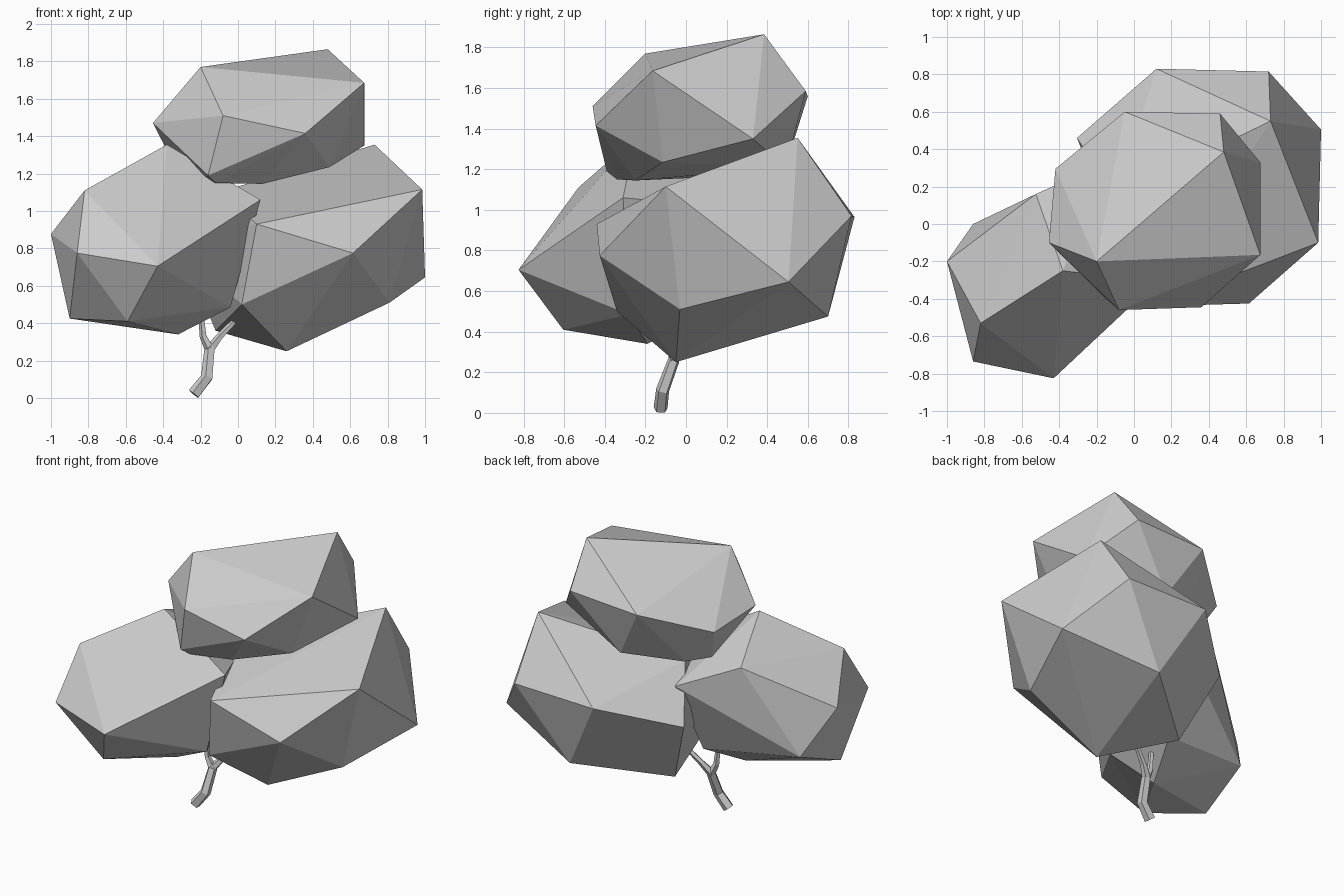
import bpy
import bmesh
import math
from mathutils import Vector

default_cube = bpy.data.objects.get("Cube")
if default_cube:
    bpy.data.objects.remove(default_cube, do_unlink=True)


def make_material(name, colour):
    material = bpy.data.materials.new(name)
    material.use_nodes = True
    material.diffuse_color = colour
    material.node_tree.nodes["Principled BSDF"].inputs["Base Color"].default_value = colour
    return material


plain_grey = make_material("plain_grey", (0.6, 0.6, 0.6, 1))


def add_object(name, bm, material):
    bmesh.ops.recalc_face_normals(bm, faces=bm.faces[:])
    mesh = bpy.data.meshes.new(name)
    bm.to_mesh(mesh)
    bm.free()
    mesh.materials.append(material)
    obj = bpy.data.objects.new(name, mesh)
    bpy.context.scene.collection.objects.link(obj)
    return obj


def foliage(name, corners):
    """Faceted leaf clump: the convex hull around its corner points."""
    bm = bmesh.new()
    for corner in corners:
        bm.verts.new(corner)
    hull = bmesh.ops.convex_hull(bm, input=bm.verts[:])
    loose = {v for v in hull["geom_interior"] + hull["geom_unused"]
             if isinstance(v, bmesh.types.BMVert)}
    bmesh.ops.delete(bm, geom=list(loose), context='VERTS')
    return add_object(name, bm, plain_grey)


def limb(name, path, radii, sides=5):
    """Low-poly tapered tube along a path of points."""
    bm = bmesh.new()
    points = [Vector(p) for p in path]
    rings = []
    for i, point in enumerate(points):
        before = points[max(i - 1, 0)]
        after = points[min(i + 1, len(points) - 1)]
        along = (after - before).normalized()
        across = along.cross(Vector((0, 1, 0))).normalized()
        other = along.cross(across)
        ring = []
        for k in range(sides):
            angle = math.tau * k / sides
            offset = across * math.cos(angle) + other * math.sin(angle)
            ring.append(bm.verts.new(point + offset * radii[i]))
        rings.append(ring)
    for low, high in zip(rings, rings[1:]):
        for k in range(sides):
            n = (k + 1) % sides
            bm.faces.new((low[k], low[n], high[n], high[k]))
    bm.faces.new(rings[0])
    bm.faces.new(rings[-1])
    return add_object(name, bm, plain_grey)


# Upper leaf clump
foliage("top_foliage", [
    (-.2, -.2, 1.77), (.48, .385, 1.865), (.675, -.165, 1.685),
    (-.455, -.1, 1.47), (-.08, -.46, 1.51), (.36, -.445, 1.415),
    (.675, .33, 1.35), (.49, -.115, 1.235), (-.16, -.39, 1.19),
    (-.12, -.34, 1.15), (.13, -.25, 1.145), (.46, .59, 1.585),
    (-.05, .6, 1.56), (-.42, .295, 1.425), (.15, .49, 1.21),
    (-.2, .3, 1.17), (-.3, .15, 1.17),
])

# Front clump on the model's right
foliage("right_foliage", [
    (-1, -.2, .877), (-.82, -.53, 1.11), (-.38, -.25, 1.355),
    (-.86, -.735, .775), (-.43, -.825, .705), (-.59, -.605, .41),
    (-.32, -.19, .34), (-.9, -.38, .425), (-.86, 0, .58),
    (-.525, .16, 1.16), (.12, -.31, 1.06), (-.04, -.28, .485),
    (-.15, .33, 1), (-.2, .1, .5),
])

# Rear clump on the model's left
foliage("left_foliage", [
    (.73, .55, 1.355), (.985, -.1, 1.115), (.1, -.44, .93),
    (.615, -.425, .775), (1, .505, .645), (.81, -.03, .51),
    (.02, -.34, .5), (.26, -.05, .25), (.12, .83, .965),
    (.72, .815, .97), (-.305, .46, .81), (.385, .7, .475),
    (-.12, .29, .36), (-.1, .15, 1.1),
])

# Crooked trunk and its two branches
fork = (-.15, -.06, .26)
limb("trunk", [(-.235, -.125, .02), (-.165, -.115, .11), fork],
     [.036, .034, .03])
limb("right_branch", [fork, (-.185, -.065, .33), (-.2, -.07, .48)],
     [.028, .02, .015])
limb("left_branch", [fork, (-.1, -.03, .325), (0, .01, .43)],
     [.028, .02, .015])
